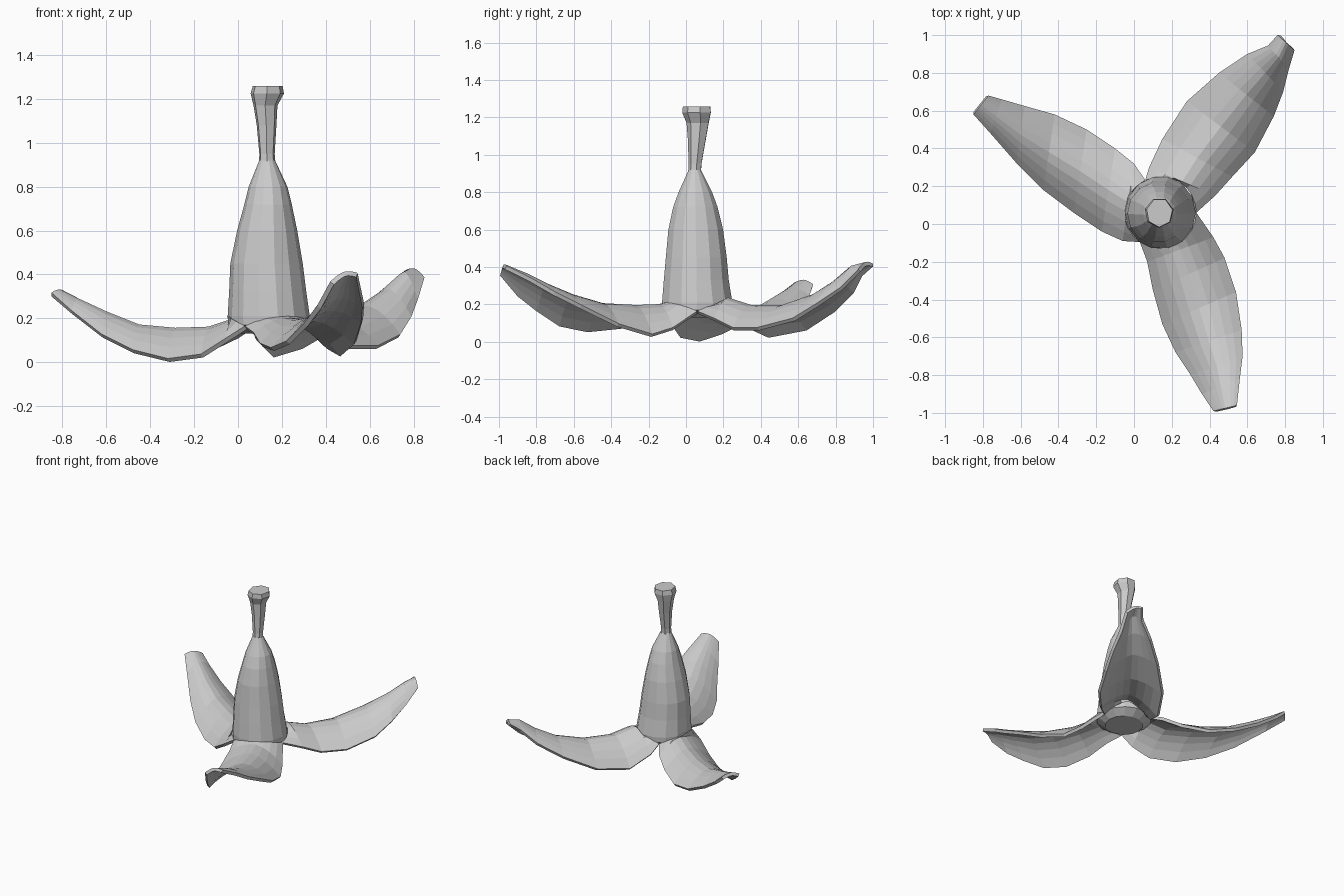
import bpy, bmesh
from math import sin, cos, radians, pi

RIM = (0.14, 0.06)   # centre of the fruit body


def finish(bm, name):
    bmesh.ops.recalc_face_normals(bm, faces=bm.faces)
    me = bpy.data.meshes.new(name)
    bm.to_mesh(me)
    bm.free()
    ob = bpy.data.objects.new(name, me)
    bpy.context.collection.objects.link(ob)
    return ob


def tube(name, rings, sides, turn=0.0):
    """Stack of elliptical rings: (cx, cy, z, rx, ry), capped at both ends."""
    bm = bmesh.new()
    loops = []
    for cx, cy, z, rx, ry in rings:
        loops.append([bm.verts.new((cx + rx * cos(turn + 2 * pi * i / sides),
                                    cy + ry * sin(turn + 2 * pi * i / sides), z))
                      for i in range(sides)])
    for a, b in zip(loops, loops[1:]):
        for i in range(sides):
            j = (i + 1) % sides
            bm.faces.new((a[i], a[j], b[j], b[i]))
    bm.faces.new(loops[0][::-1])
    bm.faces.new(loops[-1])
    return finish(bm, name)


def peel(name, a0, a1, stations, cuts=8):
    """Arched strip from the rim: (right xyz, left xyz, ridge z) per station."""
    bm = bmesh.new()
    rows = []
    arc = []
    for i in range(cuts + 1):
        a = radians(a0 + (a1 - a0) * i / cuts)
        v = 2 * i / cuts - 1
        arc.append(bm.verts.new((RIM[0] + 0.19 * cos(a), RIM[1] + 0.19 * sin(a),
                                 0.165 + 0.045 * (1 - v * v))))
    rows.append(arc)
    for r, l, ridge in stations:
        h = ridge - (r[2] + l[2]) / 2
        row = []
        for i in range(cuts + 1):
            t = i / cuts
            z = r[2] + (l[2] - r[2]) * t + h * (1 - abs(2 * t - 1) ** 1.7)
            row.append(bm.verts.new((r[0] + (l[0] - r[0]) * t,
                                     r[1] + (l[1] - r[1]) * t, z + 0.007)))
        rows.append(row)
    for a, b in zip(rows, rows[1:]):
        for i in range(cuts):
            bm.faces.new((a[i], b[i], b[i + 1], a[i + 1]))
    # inner skin, pushed along the normals and kept above the ground
    bm.normal_update()
    top = list(bm.verts)
    up = 1 if sum(v.normal.z for v in top) > 0 else -1
    low = {v: bm.verts.new(v.co - v.normal * 0.022 * up) for v in top}
    for v in low.values():
        v.co.z = max(v.co.z, 0.0)
    border = [e for e in bm.edges if e.is_boundary]
    for f in list(bm.faces):
        bm.faces.new([low[v] for v in reversed(f.verts)])
    for e in border:
        a, b = e.verts
        bm.faces.new((a, b, low[b], low[a]))
    return finish(bm, name)


# Fruit body
tube("fruit_body", [
    (0.14, 0.06, 0.13, 0.13, 0.13),
    (0.14, 0.06, 0.17, 0.185, 0.19),
    (0.14, 0.06, 0.21, 0.187, 0.193),
    (0.135, 0.055, 0.33, 0.175, 0.178),
    (0.13, 0.055, 0.45, 0.165, 0.167),
    (0.133, 0.052, 0.60, 0.137, 0.15),
    (0.137, 0.05, 0.72, 0.108, 0.122),
    (0.137, 0.05, 0.80, 0.088, 0.092),
    (0.133, 0.047, 0.92, 0.036, 0.033)], 14)

# Stem with flared end
tube("stem", [
    (0.133, 0.047, 0.90, 0.038, 0.036),
    (0.132, 0.05, 0.95, 0.036, 0.036),
    (0.13, 0.06, 1.08, 0.046, 0.05),
    (0.125, 0.065, 1.17, 0.056, 0.062),
    (0.133, 0.06, 1.225, 0.078, 0.08),
    (0.135, 0.06, 1.258, 0.07, 0.077)], 7, 0.2)

# Three opened peel strips
peel("peel_back_right", 0, 115, [
    ((0.43, 0.15, 0.12), (0.08, 0.30, 0.10), 0.23),
    ((0.52, 0.25, 0.07), (0.15, 0.45, 0.03), 0.19),
    ((0.64, 0.38, 0.07), (0.28, 0.65, 0.07), 0.19),
    ((0.74, 0.57, 0.12), (0.45, 0.80, 0.17), 0.25),
    ((0.79, 0.70, 0.20), (0.60, 0.90, 0.27), 0.325),
    ((0.82, 0.82, 0.28), (0.71, 0.945, 0.36), 0.40),
    ((0.85, 0.92, 0.38), (0.76, 1.0, 0.41), 0.42)])
peel("peel_left", 115, 235, [
    ((0.0, 0.32, 0.12), (-0.06, -0.09, 0.10), 0.19),
    ((-0.10, 0.40, 0.07), (-0.17, -0.04, 0.03), 0.155),
    ((-0.25, 0.50, 0.04), (-0.32, 0.06, 0.01), 0.15),
    ((-0.42, 0.58, 0.08), (-0.48, 0.18, 0.05), 0.165),
    ((-0.58, 0.625, 0.16), (-0.62, 0.32, 0.12), 0.225),
    ((-0.70, 0.66, 0.24), (-0.76, 0.48, 0.23), 0.285),
    ((-0.77, 0.68, 0.30), (-0.85, 0.58, 0.31), 0.325)])
peel("peel_front", 235, 360, [
    ((0.07, -0.20, 0.13), (0.42, -0.07, 0.07), 0.195),
    ((0.10, -0.35, 0.08), (0.48, -0.18, 0.035), 0.19),
    ((0.15, -0.53, 0.06), (0.54, -0.36, 0.09), 0.20),
    ((0.22, -0.68, 0.09), (0.57, -0.56, 0.19), 0.245),
    ((0.30, -0.80, 0.17), (0.575, -0.70, 0.26), 0.30),
    ((0.36, -0.90, 0.25), (0.56, -0.82, 0.33), 0.355),
    ((0.42, -0.99, 0.36), (0.545, -0.96, 0.40), 0.405)])
